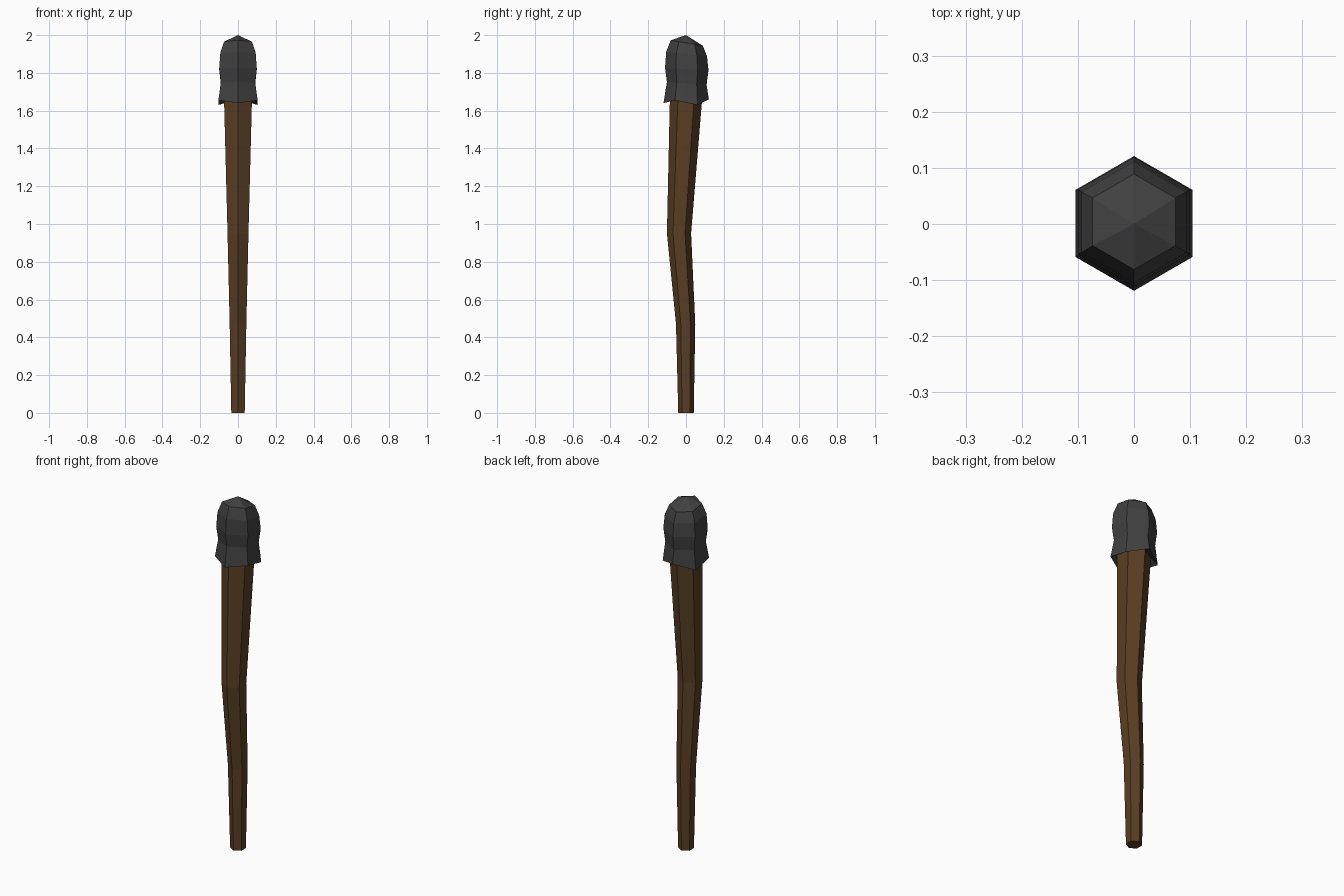
import bpy, bmesh, math

if "Cube" in bpy.data.objects:
    bpy.data.objects.remove(bpy.data.objects["Cube"])


def material(name, rgb):
    m = bpy.data.materials.new(name)
    m.diffuse_color = (*rgb, 1)
    m.use_nodes = True
    m.node_tree.nodes["Principled BSDF"].inputs["Base Color"].default_value = m.diffuse_color
    return m


def hex_ring(bm, cy, r, z, tilt=0.0, heights=None):
    """Hexagon with corners on +-y; z drops towards the back by tilt."""
    ring = []
    for i in range(6):
        a = math.pi / 2 + i * math.pi / 3
        x, y = r * math.cos(a), r * math.sin(a)
        zz = heights[i] if heights else z - tilt * y
        ring.append(bm.verts.new((x, cy + y, zz)))
    return ring


def bridge(bm, a, b):
    for i in range(6):
        j = (i + 1) % 6
        bm.faces.new((a[i], a[j], b[j], b[i]))


def finish(bm, name, mat):
    bmesh.ops.recalc_face_normals(bm, faces=bm.faces)
    me = bpy.data.meshes.new(name)
    bm.to_mesh(me)
    bm.free()
    me.materials.append(mat)
    bpy.context.collection.objects.link(bpy.data.objects.new(name, me))


# Bent wooden handle: centre y, radius, height
bm = bmesh.new()
rings = [hex_ring(bm, *p) for p in [
    (0.0, 0.041, 0.0), (-0.002, 0.051, 0.47), (-0.037, 0.064, 0.95), (0.001, 0.086, 1.68)]]
for a, b in zip(rings, rings[1:]):
    bridge(bm, a, b)
bm.faces.new(rings[0])
bm.faces.new(rings[-1])
finish(bm, "handle", material("brown wood", (0.100, 0.048, 0.017)))

# Dark wrapped head: flared uneven hem, bulging sides, pointed top
bm = bmesh.new()
inner = hex_ring(bm, 0.001, 0.084, 1.67)
hem = hex_ring(bm, 0.001, 0.120, 0, heights=[1.66, 1.63, 1.655, 1.64, 1.655, 1.63])
rings = [inner, hem] + [hex_ring(bm, *p) for p in [
    (0.004, 0.105, 1.745, 0.08), (0.004, 0.115, 1.82, 0.05),
    (0.003, 0.108, 1.90, 0.10), (0.004, 0.085, 1.958, 0.17)]]
for a, b in zip(rings, rings[1:]):
    bridge(bm, a, b)
tip = bm.verts.new((0, 0, 2.0))
for i in range(6):
    bm.faces.new((rings[-1][i], rings[-1][(i + 1) % 6], tip))
bm.faces.new(inner)
finish(bm, "torch_head", material("charcoal", (0.052, 0.052, 0.052)))
